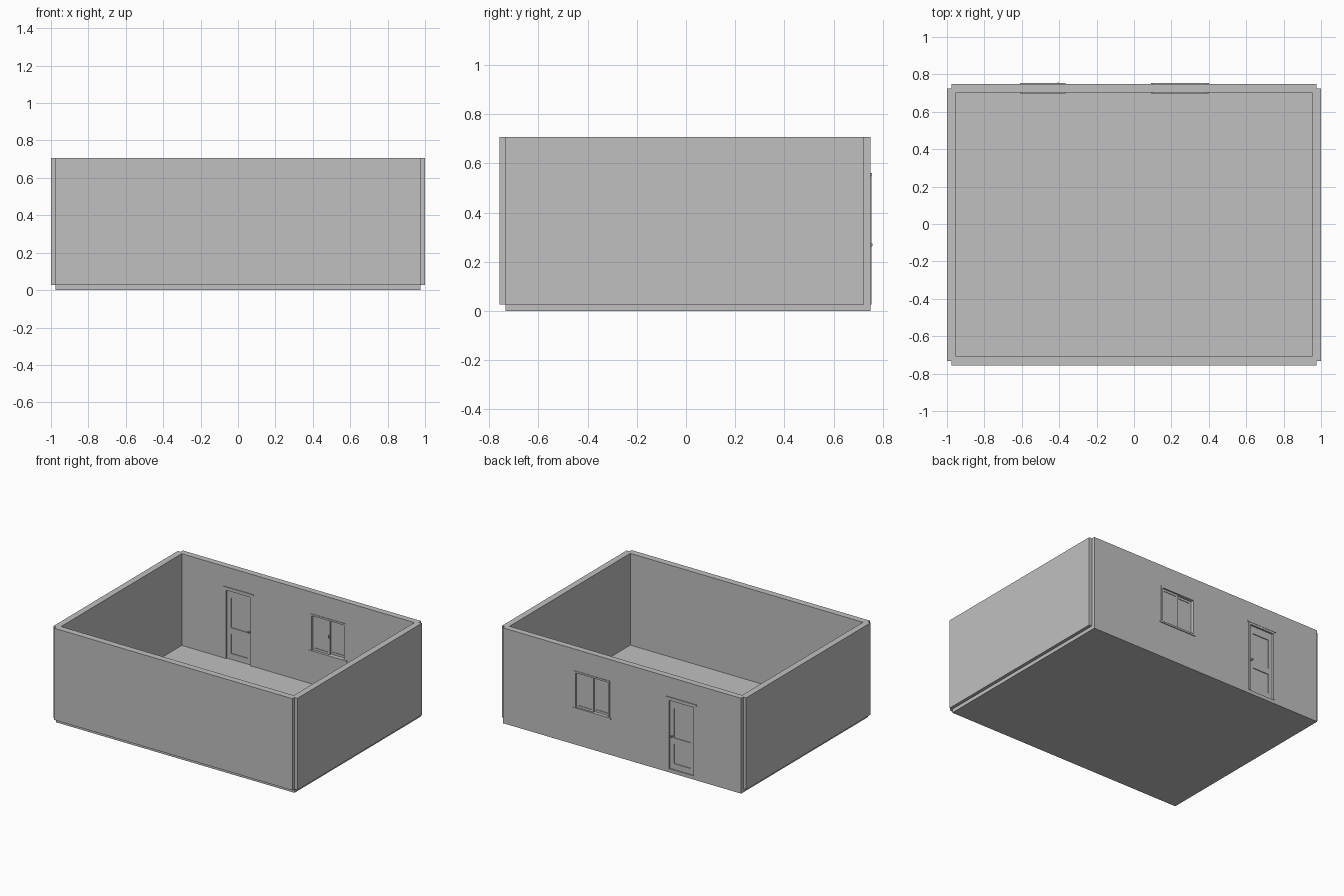
import bpy, bmesh
from mathutils import Matrix

if "Cube" in bpy.data.objects:
    bpy.data.objects.remove(bpy.data.objects["Cube"])

mat = bpy.data.materials.new("plain grey")
mat.diffuse_color = (0.53, 0.53, 0.53, 1)
mat.use_nodes = True
mat.node_tree.nodes["Principled BSDF"].inputs["Base Color"].default_value = mat.diffuse_color


def boxes(name, *parts):
    """One object from boxes given as ((x0, x1), (y0, y1), (z0, z1))."""
    bm = bmesh.new()
    for spans in parts:
        size = [b - a for a, b in spans]
        mid = [(a + b) / 2 for a, b in spans]
        bmesh.ops.create_cube(bm, size=1, matrix=Matrix.Translation(mid) @ Matrix.Diagonal((*size, 1)))
    me = bpy.data.meshes.new(name)
    bm.to_mesh(me)
    bm.free()
    me.materials.append(mat)
    ob = bpy.data.objects.new(name, me)
    bpy.context.collection.objects.link(ob)
    return ob


def ring(x, y, z, w):
    """Four bars of width w inside the rectangle x by z."""
    return [((x[0], x[0] + w), y, z), ((x[1] - w, x[1]), y, z),
            ((x[0] + w, x[1] - w), y, (z[0], z[0] + w)),
            ((x[0] + w, x[1] - w), y, (z[1] - w, z[1]))]


TOP, BASE = 0.706, 0.027
YI, YO = 0.703, 0.749            # inner and outer face of the back wall

# Floor and the three plain walls
boxes("floor", ((-0.976, 0.976), (-0.733, 0.72), (0, BASE)))
boxes("front_wall", ((-0.976, 0.976), (-0.757, -0.709), (BASE, TOP)))
for side, name in ((-1, "left_wall"), (1, "right_wall")):
    xs = sorted((side * 0.953, side * 1.0))
    boxes(name, (xs, (-0.733, 0.724), (BASE, TOP)))

# Back wall with door and window openings
back = boxes("back_wall", ((-0.976, 0.976), (YI, YO), (0, TOP)))
DX, DZ = (-0.588, -0.388), (BASE, 0.535)
WX, WZ = (0.112, 0.378), (0.275, 0.533)
for name, xs, zs in (("door_cutter", DX, DZ), ("window_cutter", WX, WZ)):
    cut = boxes(name, (xs, (0.6, 0.85), zs))
    cut.hide_render = True
    cut.hide_set(True)
    cut.display_type = 'WIRE'
    mod = back.modifiers.new(name, 'BOOLEAN')
    mod.operation, mod.solver, mod.object = 'DIFFERENCE', 'EXACT', cut

# Trim on both faces of the back wall
for label, y in (("outer", (YO - 0.002, YO + 0.004)), ("inner", (YI - 0.004, YI + 0.002))):
    cap_y = (y[0], y[1] + 0.002) if label == "outer" else (y[0] - 0.002, y[1])
    boxes(label + "_door_trim",
          ((DX[0] - 0.012, DX[0]), y, DZ), ((DX[1], DX[1] + 0.012), y, DZ),
          ((DX[0] - 0.012, DX[1] + 0.012), y, (DZ[1], 0.55)),
          ((-0.61, -0.366), cap_y, (0.55, 0.56)))
    boxes(label + "_window_trim",
          ((WX[0] - 0.012, WX[0]), y, WZ), ((WX[1], WX[1] + 0.012), y, WZ),
          ((WX[0] - 0.012, WX[1] + 0.012), y, (WZ[1], 0.546)),
          ((0.09, 0.4), cap_y, (0.262, WZ[0])))

# Door leaf: stiles, rails and two recessed panels
leaf = (0.712, 0.74)
px = (DX[0] + 0.032, DX[1] - 0.032)
boxes("door_leaf",
      ((DX[0], px[0]), leaf, DZ), ((px[1], DX[1]), leaf, DZ),
      *[(px, leaf, z) for z in ((BASE, 0.07), (0.215, 0.26), (0.48, DZ[1]))])
boxes("door_panels", *[(px, (0.718, 0.734), z) for z in ((0.07, 0.215), (0.26, 0.48))])
boxes("door_handle", ((-0.41, -0.4), (0.697, 0.757), (0.265, 0.275)))

# Sliding window: two sashes in separate tracks with thin panes
mid = sum(WX) / 2
for name, xs, y in (("left_sash", (WX[0], mid + 0.008), 0.716),
                    ("right_sash", (mid - 0.008, WX[1]), 0.73)):
    boxes(name, *ring(xs, (y, y + 0.012), WZ, 0.016))
    boxes(name + "_pane", ((xs[0] + 0.016, xs[1] - 0.016), (y + 0.004, y + 0.008),
                           (WZ[0] + 0.016, WZ[1] - 0.016)))
boxes("window_latch", ((mid - 0.004, mid + 0.004), (0.711, 0.716), (0.395, 0.42)))
